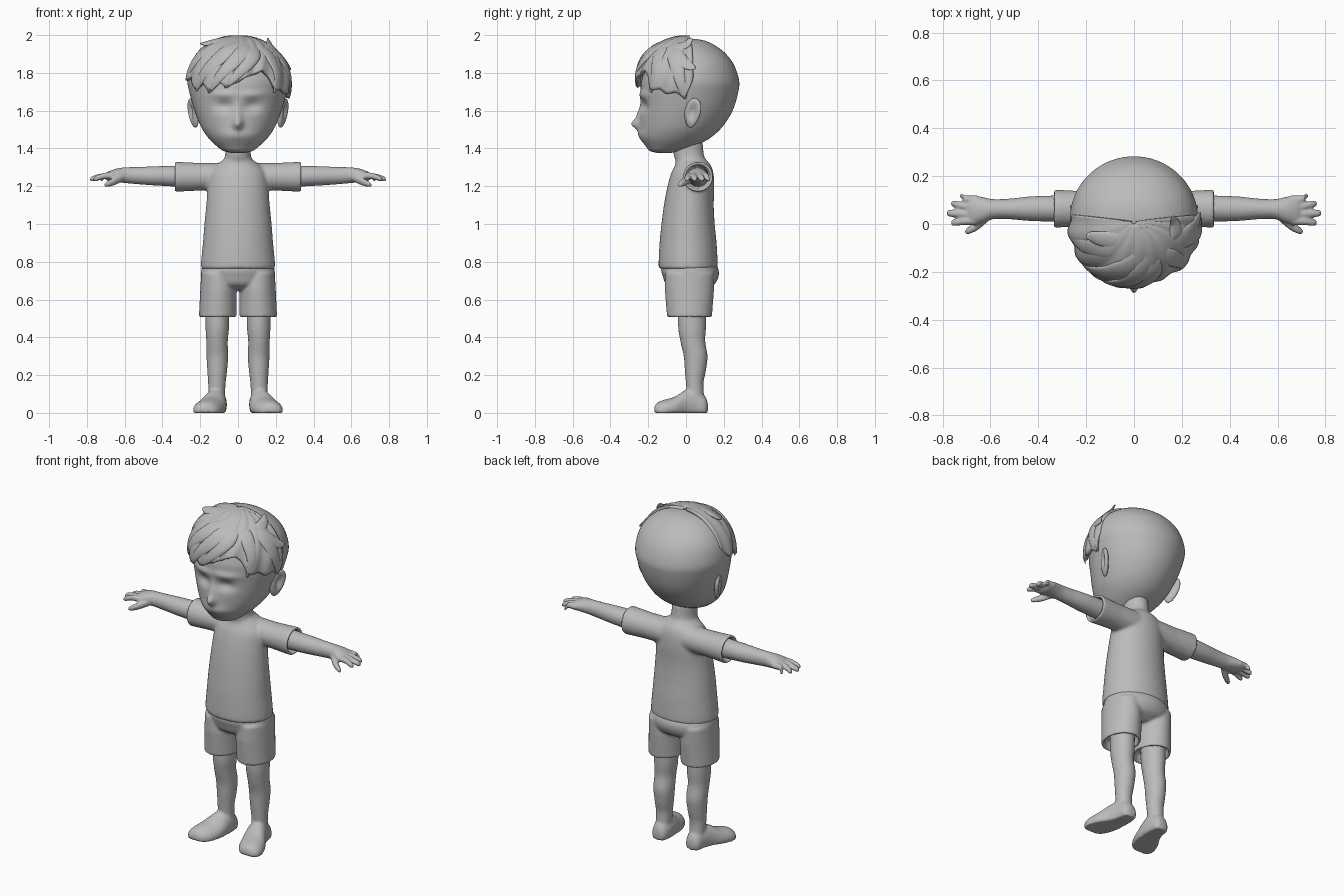
import bpy, bmesh
from math import sin, cos, pi, radians, exp
from mathutils import Vector

if "Cube" in bpy.data.objects:
    bpy.data.objects.remove(bpy.data.objects["Cube"])

clay = bpy.data.materials.new("plain_grey")
clay.use_nodes = True
clay.diffuse_color = (0.5, 0.5, 0.5, 1)
clay.node_tree.nodes["Principled BSDF"].inputs["Base Color"].default_value = (0.5, 0.5, 0.5, 1)


def spline(rows, steps):
    """Smooth curve through rows of numbers."""
    out = []
    for i in range(len(rows) - 1):
        p = [rows[max(0, min(len(rows) - 1, i + k))] for k in (-1, 0, 1, 2)]
        for s in range(steps):
            t = s / steps
            out.append([b + t / 2 * (c - a + t * (2*a - 5*b + 4*c - d + t * (3*(b - c) + d - a)))
                        for a, b, c, d in zip(*p)])
    return out + [list(rows[-1])]


def bridge(bm, rings):
    """Skin closed rings and cap both ends."""
    loops = [[bm.verts.new(co) for co in ring] for ring in rings]
    n = len(loops[0])
    for a, b in zip(loops, loops[1:]):
        for i in range(n):
            bm.faces.new((a[i], a[(i + 1) % n], b[(i + 1) % n], b[i]))
    bm.faces.new(loops[0])
    bm.faces.new(loops[-1])


def loft(bm, axis, rows, steps=6, sides=40, side=1):
    """Ellipses along an axis: (position, low a, high a, low b, high b)."""
    rings = []
    for t, a0, a1, b0, b1 in spline(rows, steps):
        ring = []
        for i in range(sides):
            w = 2 * pi * i / sides
            a = (a0 + a1) / 2 + (a1 - a0) / 2 * cos(w)
            b = (b0 + b1) / 2 + (b1 - b0) / 2 * sin(w)
            x, y, z = {"x": (t, a, b), "y": (a, t, b), "z": (a, b, t)}[axis]
            ring.append((side * x, y, max(z, 0)))
        rings.append(ring)
    bridge(bm, rings)


def finish(name, bm, voxel=0, mirror=False, smooth=4):
    bmesh.ops.recalc_face_normals(bm, faces=bm.faces[:])
    for f in bm.faces:
        f.smooth = True
    me = bpy.data.meshes.new(name)
    bm.to_mesh(me)
    bm.free()
    me.materials.append(clay)
    ob = bpy.data.objects.new(name, me)
    bpy.context.collection.objects.link(ob)
    if voxel:
        m = ob.modifiers.new("blend", "REMESH")
        m.mode, m.voxel_size, m.use_smooth_shade = "VOXEL", voxel, True
        m = ob.modifiers.new("soften", "SMOOTH")
        m.factor, m.iterations = 0.5, smooth
    if mirror:
        ob.modifiers.new("other_side", "MIRROR")
    return ob


# Head, with eye sockets, brows, nose and chin pushed into the surface
bm = bmesh.new()
head = [(1.376, .03, -.15, -.08), (1.386, .075, -.19, -.03), (1.41, .11, -.212, .04),
        (1.45, .152, -.235, .12), (1.5, .188, -.243, .18), (1.56, .215, -.245, .225),
        (1.62, .236, -.243, .255), (1.7, .258, -.24, .277), (1.76, .267, -.235, .281),
        (1.84, .25, -.205, .255), (1.9, .212, -.16, .212), (1.945, .155, -.105, .155),
        (1.97, .095, -.05, .1), (1.98, .02, .01, .05)]
loft(bm, "z", [(z, -w, w, f, b) for z, w, f, b in head], 7, 160)


def bump(x, z, cx, cz, sx, sz):
    return exp(-((x - cx) / sx) ** 2 - ((z - cz) / sz) ** 2)


for v in bm.verts:
    x, z = abs(v.co.x), v.co.z
    if v.co.y < -.05:
        v.co.y += .022 * bump(x, z, .07, 1.625, .05, .03)
        v.co.y -= .012 * bump(x, z, .08, 1.685, .07, .02)
        v.co.y -= .04 * bump(x, z, 0, 1.528, .024, .028)
        v.co.y -= .014 * bump(x, z, 0, 1.575, .022, .045)
        v.co.y -= .012 * bump(x, z, 0, 1.47, .09, .03)
finish("head", bm)

# Ears: flattened balls with a hollow on the outer face
bm = bmesh.new()
bmesh.ops.create_uvsphere(bm, u_segments=40, v_segments=30, radius=1)
for v in bm.verts:
    x, y, z = v.co
    if x > 0:
        x -= 1.1 * exp(-((y / .55) ** 2 + ((z - .1) / .6) ** 2) * 1.3)
    y, z = .043 * y * (1 + .2 * z), .078 * z
    v.co = (.238 + .022 * x + .4 * y + .16 * z, .034 + y + .12 * z, 1.588 + z)
finish("ears", bm, mirror=True)

# Shirt and neck, with hollow sleeve ends
bm = bmesh.new()
torso = [(.765, .185, -.135, .16), (.775, .197, -.145, .168), (.9, .186, -.14, .162),
         (1.0, .178, -.13, .152), (1.1, .168, -.117, .147), (1.2, .16, -.098, .15),
         (1.27, .15, -.078, .145), (1.31, .12, -.058, .132), (1.335, .085, -.055, .112),
         (1.36, .069, -.064, .096), (1.44, .066, -.075, .088)]
loft(bm, "z", [(z, -w, w, f, b) for z, w, f, b in torso])
sleeve = [(0, .075), (.2, .073), (.28, .077), (.337, .08), (.337, .066), (.295, .062)]
for s in (1, -1):
    loft(bm, "x", [(x, .064 - r, .064 + r, 1.25 - r, 1.25 + r) for x, r in sleeve], 1, side=s)
finish("shirt", bm, .009, smooth=5)

# Shorts: hips and two hollow legs
bm = bmesh.new()
hips = [(.8, .18, -.12, .15), (.76, .194, -.132, .172), (.72, .194, -.122, .172),
        (.68, .18, -.105, .15), (.65, .12, -.06, .1)]
loft(bm, "z", [(z, -w, w, f, b) for z, w, f, b in hips])
short_leg = [(.74, .02, .195, -.11, .15), (.65, .007, .2, -.112, .148), (.505, .008, .207, -.1, .137),
             (.505, .022, .193, -.085, .122), (.56, .025, .188, -.08, .118)]
for s in (1, -1):
    loft(bm, "z", short_leg, 1, side=s)
finish("shorts", bm, .008, smooth=3)

# Legs and turned-out feet with flat soles
bm = bmesh.new()
loft(bm, "z", [(.05, .07, .155, .005, .1), (.15, .066, .158, 0, .092), (.22, .058, .162, -.006, .105),
               (.3, .052, .167, -.012, .114), (.38, .054, .168, -.03, .102),
               (.46, .047, .172, -.042, .106), (.6, .047, .172, -.042, .106)])
loft(bm, "y", [(.116, .09, .13, .01, .05), (.1, .07, .155, -.03, .09), (.05, .06, .167, -.04, .125),
               (0, .06, .187, -.04, .122), (-.06, .068, .222, -.04, .086),
               (-.12, .09, .238, -.04, .068), (-.155, .118, .226, -.03, .052),
               (-.168, .15, .2, 0, .03)])
finish("legs", bm, .008, True)

# Arms and hands
bm = bmesh.new()
loft(bm, "x", [(.27, .01, .12, 1.195, 1.31), (.42, .012, .116, 1.203, 1.306), (.52, .02, .106, 1.21, 1.302),
               (.59, .02, .104, 1.216, 1.3), (.64, .004, .114, 1.222, 1.294),
               (.685, -.002, .12, 1.228, 1.278), (.7, .015, .105, 1.236, 1.266)])
fingers = [(.728, .104, .117), (.765, .074, .084), (.783, .042, .045), (.765, .012, .006)]
for tip, y0, y1 in fingers:
    path = [(.66, y0, 1.256, .017), (.71, y0, 1.254, .0165), (tip - .012, y1, 1.24, .0145), (tip, y1, 1.234, .006)]
    loft(bm, "x", [(x, y - r, y + r, z - r, z + r) for x, y, z, r in path], sides=16)
thumb = [(.6, .04, 1.25, .02), (.65, -.002, 1.228, .021), (.69, -.026, 1.212, .016), (.707, -.033, 1.206, .007)]
loft(bm, "x", [(x, y - r, y + r, z - r, z + r) for x, y, z, r in thumb], sides=16)
finish("arms", bm, .006, True, 2)

# Hair: a jagged front shell swept to one side
CENTRE = Vector((0, .01, 1.73))


def scalp(az, el, off):
    a, e = radians(az), radians(el)
    return CENTRE + Vector(((.268 + off) * cos(e) * sin(a), -(.268 + off) * cos(e) * cos(a), (.258 + off) * sin(e)))


hem = [(-97, 22), (-82, 6), (-66, 10), (-54, -4), (-42, 4), (-34, -6), (-22, 5), (-14, -1), (-2, 4),
       (10, 11), (30, 18), (38, 12), (46, -5), (56, -3), (66, -9), (76, -7), (87, -14), (95, 8)]


def hem_at(az):
    for (a, p), (b, q) in zip(hem, hem[1:]):
        if az <= b:
            return p + (q - p) * (az - a) / (b - a)


bm = bmesh.new()
grid = []
for i in range(97):
    az = -97 + 2 * i
    low = hem_at(az)
    col = []
    for j in range(25):
        t = j / 24
        sweep = 38 * t * (1 - (az / 97) ** 2)
        relief = .005 * sin(radians(az * 17)) * (1 - t) + .006 * sin(pi * t)
        col.append(bm.verts.new(scalp(az + sweep, low + (88 - low) * t, relief)))
    grid.append(col)
for a, b in zip(grid, grid[1:]):
    for j in range(24):
        bm.faces.new((a[j], b[j], b[j + 1], a[j + 1]))
hair = finish("hair_front", bm)
m = hair.modifiers.new("thickness", "SOLIDIFY")
m.thickness, m.offset = .022, 0

# Hair locks and tufts: flattened tapering strands (azimuth, elevation, lift)
locks = [(.05, [(15, 80, -.01), (-45, 66, .005), (-68, 53, .025), (-73, 48, .045)]),
         (.045, [(58, 40, -.01), (72, 48, .01), (88, 54, .018), (97, 59, .04)]),
         (.055, [(55, 48, -.01), (74, 36, .008), (88, 25, .015), (98, 19, .028)]),
         (.06, [(20, 66, 0), (-15, 42, .012), (-40, 16, .01), (-55, -6, .005)]),
         (.055, [(28, 62, 0), (4, 38, .014), (-18, 14, .012), (-36, -8, .004)]),
         (.05, [(32, 58, 0), (20, 36, .014), (2, 16, .012), (-15, -2, .004)]),
         (.055, [(-10, 74, -.005), (-50, 50, .008), (-68, 28, .01), (-82, 6, .006)]),
         (.05, [(36, 62, 0), (46, 40, .01), (50, 14, .012), (44, -8, .008)]),
         (.06, [(50, 62, -.005), (72, 38, .008), (80, 12, .012), (87, -15, .006)])]
bm = bmesh.new()
for width, path in locks:
    pts = [scalp(*p) for p in spline(path, 8)]
    rings = []
    for k, p in enumerate(pts):
        t = k / (len(pts) - 1)
        along = (pts[min(k + 1, len(pts) - 1)] - pts[max(k - 1, 0)]).normalized()
        out = (p - CENTRE).normalized()
        across = along.cross(out).normalized()
        out = across.cross(along)
        r = width * (.03 + (1 - t) ** .6 * min(1, .35 + 2 * t))
        rings.append([p + across * r * cos(w) + out * r * .32 * sin(w)
                      for w in (2 * pi * i / 16 for i in range(16))])
    bridge(bm, rings)
finish("hair_locks", bm)
